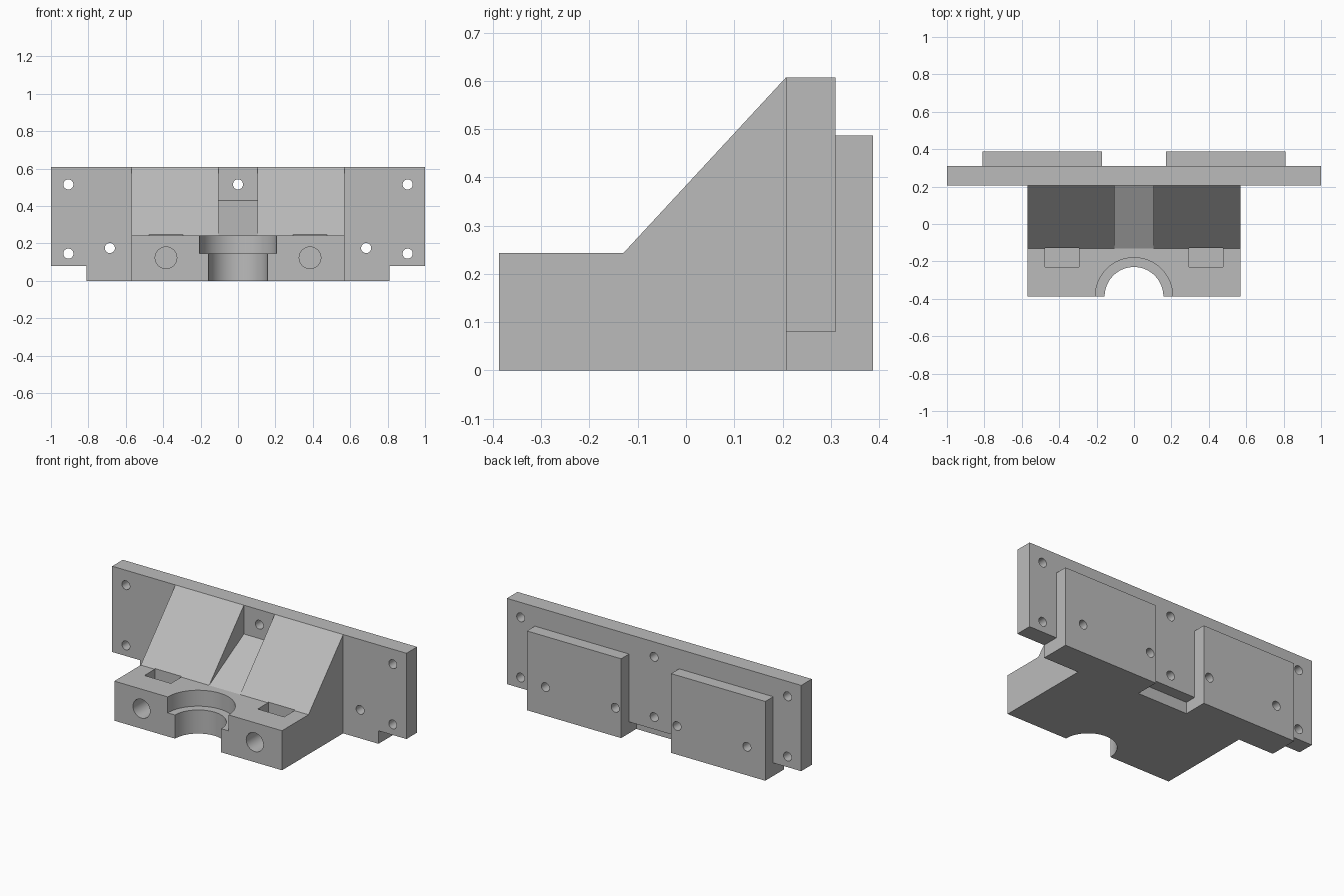
import bpy, bmesh, math

cube = bpy.data.objects.get("Cube")
if cube:
    bpy.data.objects.remove(cube, do_unlink=True)

grey = bpy.data.materials.new("plain grey")
grey.use_nodes = True
colour = (0.5, 0.5, 0.5, 1)
grey.diffuse_color = colour
grey.node_tree.nodes["Principled BSDF"].inputs["Base Color"].default_value = colour


def prism(name, profile, axis, lo, hi):
    """Extrude a 2D profile along an axis; the profile uses the other two axes in order."""
    def place(p, d):
        return {"x": (d, p[0], p[1]), "y": (p[0], d, p[1]), "z": (p[0], p[1], d)}[axis]
    bm = bmesh.new()
    face = bm.faces.new([bm.verts.new(place(p, lo)) for p in profile])
    geom = bmesh.ops.extrude_face_region(bm, geom=[face])["geom"]
    move = place((0, 0), hi - lo)
    bmesh.ops.translate(bm, vec=move, verts=[v for v in geom if isinstance(v, bmesh.types.BMVert)])
    bmesh.ops.recalc_face_normals(bm, faces=bm.faces)
    mesh = bpy.data.meshes.new(name)
    bm.to_mesh(mesh)
    bm.free()
    mesh.materials.append(grey)
    obj = bpy.data.objects.new(name, mesh)
    bpy.context.collection.objects.link(obj)
    return obj


def rect(a0, a1, b0, b1):
    return [(a0, b0), (a1, b0), (a1, b1), (a0, b1)]


def circle(a, b, r, n=32):
    return [(a + r * math.cos(2 * math.pi * i / n), b + r * math.sin(2 * math.pi * i / n))
            for i in range(n)]


def cut(obj, cutters):
    """Subtract the cutters, then remove them."""
    for c in cutters:
        mod = obj.modifiers.new("cut", "BOOLEAN")
        mod.operation, mod.solver, mod.object = "DIFFERENCE", "EXACT", c
    bpy.context.view_layer.update()
    deps = bpy.context.evaluated_depsgraph_get()
    mesh = bpy.data.meshes.new_from_object(obj.evaluated_get(deps))
    obj.modifiers.clear()
    obj.data = mesh
    for c in cutters:
        bpy.data.objects.remove(c, do_unlink=True)


def screw_hole(x, z):
    return prism("hole_cutter", circle(x, z, 0.027), "y", 0.15, 0.5)


FRONT, WALL, BACK, REAR = -0.387, 0.207, 0.31, 0.387
STEP, TOP, FOOT = 0.243, 0.607, -0.13

# Sloped bracket body with central channel, stepped half bore and nut pockets
body = prism("bracket_body", [(FRONT, 0), (WALL, 0), (WALL, TOP), (FOOT, STEP), (FRONT, STEP)],
             "x", -0.57, 0.57)
slope = (0.43 - STEP) / (WALL - FOOT)
cutters = [
    prism("channel_cutter", [(FOOT, STEP), (0.3, STEP + slope * (0.3 - FOOT)), (0.3, 0.8), (FOOT, 0.8)],
          "x", -0.105, 0.105),
    prism("bore_cutter", circle(0, FRONT, 0.157, 64), "z", -0.1, 0.2),
    prism("counterbore_cutter", circle(0, FRONT, 0.207, 64), "z", 0.145, 0.3),
]
for s in (-1, 1):
    x = s * 0.385
    cutters.append(prism("pocket_cutter", rect(x - 0.09, x + 0.09, -0.23, FOOT + 0.003), "z", 0.03, 0.4))
    cutters.append(prism("bolt_cutter", circle(x, 0.123, 0.058), "y", -0.5, -0.18))
cut(body, cutters)

# Mounting plate with notched lower corners and a rear relief
plate = prism("mounting_plate", [(-0.81, 0), (0.81, 0), (0.81, 0.08), (1, 0.08), (1, TOP),
                                 (-1, TOP), (-1, 0.08), (-0.81, 0.08)], "y", WALL, BACK)
cutters = [prism("relief_cutter", rect(-0.17, 0.17, -0.1, 0.07), "y", 0.24, 0.4)]
holes = [(0, 0.515), (0, 0.145)]
for s in (-1, 1):
    holes += [(s * 0.907, 0.515), (s * 0.907, 0.145), (s * 0.685, 0.175), (s * 0.21, 0.175)]
cut(plate, cutters + [screw_hole(x, z) for x, z in holes])

# Rear pads
parts = [body, plate]
for side, s in (("left", 1), ("right", -1)):
    x0, x1 = sorted((s * 0.17, s * 0.81))
    pad = prism(side + "_rear_pad", rect(x0, x1, 0, 0.487), "y", BACK, REAR)
    cut(pad, [screw_hole(s * 0.685, 0.175), screw_hole(s * 0.21, 0.175)])
    parts.append(pad)

# Smooth bores, keep edges sharp
bpy.ops.object.select_all(action="DESELECT")
for obj in parts:
    obj.select_set(True)
bpy.context.view_layer.objects.active = body
bpy.ops.object.shade_smooth_by_angle(angle=math.radians(25))
